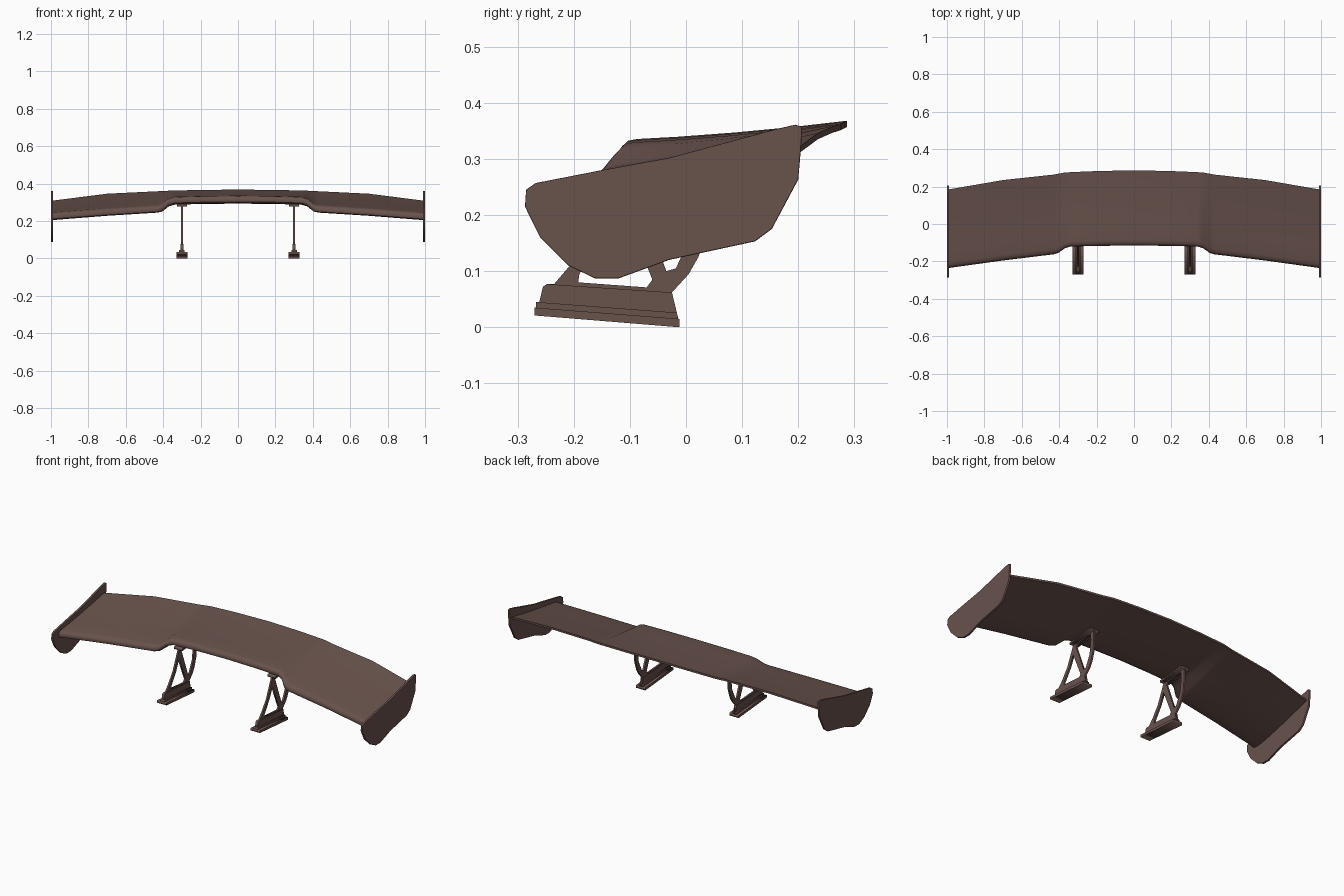
import bpy, math

cube = bpy.data.objects.get("Cube")
if cube:
    bpy.data.objects.remove(cube, do_unlink=True)

brown = bpy.data.materials.new("dark_brown")
brown.use_nodes = True
color = (0.14, 0.085, 0.073, 1)
brown.diffuse_color = color
brown.node_tree.nodes["Principled BSDF"].inputs["Base Color"].default_value = color


def add_mesh(name, mesh):
    obj = bpy.data.objects.new(name, mesh)
    bpy.context.collection.objects.link(obj)
    mesh.materials.clear()
    mesh.materials.append(brown)
    bpy.ops.object.select_all(action="DESELECT")
    obj.select_set(True)
    bpy.context.view_layer.objects.active = obj
    return obj


def plate(name, loops, x, half, edge=0):
    """Upright sheet from side outlines (y, z); later loops are holes."""
    curve = bpy.data.curves.new(name, "CURVE")
    curve.dimensions = "2D"
    curve.fill_mode = "BOTH"
    curve.extrude = half - edge
    curve.bevel_depth, curve.offset, curve.bevel_resolution = edge, -edge, 1
    for loop in loops:
        spline = curve.splines.new("POLY")
        spline.points.add(len(loop) - 1)
        for point, (y, z) in zip(spline.points, loop):
            point.co = (y, z, 0, 1)
        spline.use_cyclic_u = True
    temp = bpy.data.objects.new(name, curve)
    bpy.context.collection.objects.link(temp)
    bpy.context.view_layer.update()
    mesh = bpy.data.meshes.new_from_object(temp)
    bpy.data.objects.remove(temp, do_unlink=True)
    obj = add_mesh(name, mesh)
    obj.rotation_euler = (math.pi / 2, 0, math.pi / 2)
    obj.location.x = x
    return obj


# Wing: one aerofoil section swept through stations (x, nose y, nose z, tail y, tail z)
half_span = [(0, -.115, .313, .287, .363), (.2, -.117, .311, .283, .361),
             (.34, -.12, .307, .277, .358), (.37, -.13, .297, .275, .357),
             (.405, -.155, .266, .269, .355), (.43, -.162, .26, .264, .354),
             (.7, -.195, .243, .235, .341), (.99, -.235, .221, .185, .304)]
stations = [(-s[0],) + s[1:] for s in half_span[:0:-1]] + half_span
section = [(1, .005), (.75, .006), (.5, .009), (.25, .014), (.07, .019), (.03, .018),
           (.008, .011), (0, 0), (.008, -.011), (.04, -.019), (.12, -.026),
           (.3, -.026), (.5, -.022), (.75, -.014), (1, -.006)]
verts = [(x, ny + t * (ty - ny), nz + t * (tz - nz) + h)
         for x, ny, nz, ty, tz in stations for t, h in section]
n = len(section)
faces = [(i * n + j, i * n + (j + 1) % n, (i + 1) * n + (j + 1) % n, (i + 1) * n + j)
         for i in range(len(stations) - 1) for j in range(n)]
faces += [tuple(reversed(range(n))), tuple(range(len(verts) - n, len(verts)))]
wing_mesh = bpy.data.meshes.new("wing")
wing_mesh.from_pydata(verts, [], faces)
add_mesh("wing", wing_mesh)
bpy.ops.object.mode_set(mode="EDIT")
bpy.ops.mesh.select_all(action="SELECT")
bpy.ops.mesh.normals_make_consistent(inside=False)
bpy.ops.object.mode_set(mode="OBJECT")
bpy.ops.object.shade_smooth_by_angle(angle=math.radians(35))

# Side outlines (y, z)
end_outline = [(-.287, .215), (-.285, .245), (-.268, .257), (-.15, .28), (-.03, .302),
               (.16, .353), (.195, .361), (.207, .357), (.205, .32), (.2, .263),
               (.153, .175), (.123, .153), (-.03, .12), (-.12, .087), (-.162, .087),
               (-.21, .11), (-.26, .16)]
stand_outline = [(-.265, .03), (-.255, .072), (-.248, .077), (-.235, .077), (-.205, .112),
                 (-.165, .17), (-.12, .275), (-.12, .29), (.045, .307), (.045, .27),
                 (.04, .18), (.022, .125), (.005, .095), (-.025, .062), (-.013, .012)]
front_hole = [(-.192, .08), (-.19, .095), (-.145, .165), (-.118, .225),
              (-.066, .1), (-.06, .085), (-.07, .071)]
rear_hole = [(-.035, .1), (-.095, .262), (-.085, .275), (.018, .285),
             (.022, .25), (.012, .17), (-.018, .105)]
rail = [(-.265, .03), (-.255, .072), (-.248, .077), (-.025, .062), (-.013, .012)]
foot = [(-.27, .021), (-.27, .035), (-.012, .015), (-.012, 0)]
ridge = [(-.268, .03), (-.267, .045), (-.016, .026), (-.014, .012)]
flange = [(-.12, .277), (-.12, .29), (.045, .307), (.045, .294)]

for side, sign in (("left", 1), ("right", -1)):
    # End plates
    plate(side + "_end_plate", [end_outline], sign * .994, .006, .002)
    bpy.ops.object.shade_smooth_by_angle(angle=math.radians(30))
    # Stands: pierced web, thicker lower rail, stepped foot and top flange
    x = sign * .3
    plate(side + "_stand_web", [stand_outline, front_hole, rear_hole], x, .005)
    plate(side + "_stand_rail", [rail], x, .008)
    plate(side + "_stand_foot", [foot], x, .03)
    plate(side + "_stand_ridge", [ridge], x, .015)
    plate(side + "_stand_flange", [flange], x, .026)
